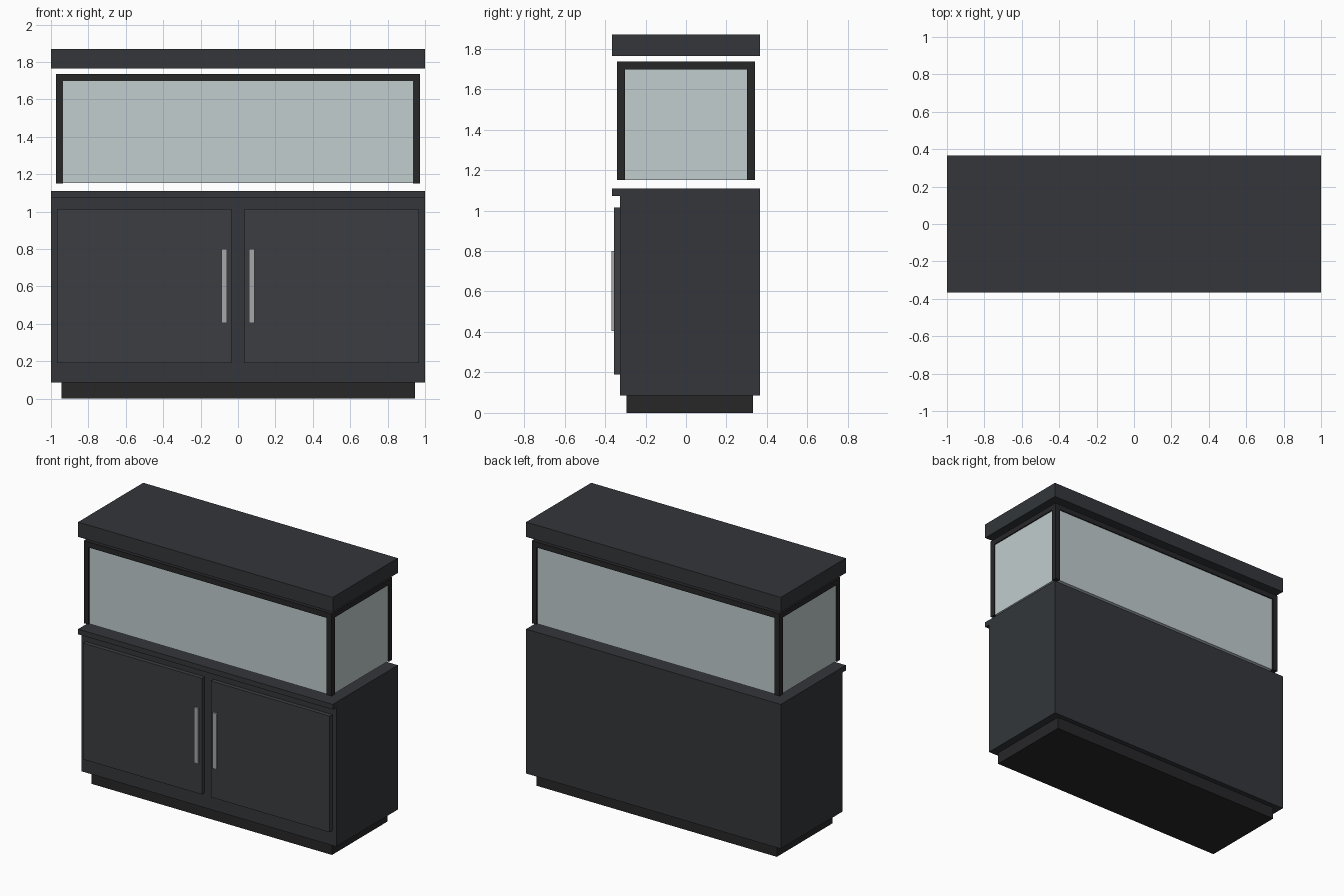
import bpy, bmesh
from mathutils import Matrix, Vector

if "Cube" in bpy.data.objects:
    bpy.data.objects.remove(bpy.data.objects["Cube"])


def material(name, r, g, b):
    m = bpy.data.materials.new(name)
    m.diffuse_color = (r, g, b, 1)
    m.use_nodes = True
    m.node_tree.nodes["Principled BSDF"].inputs["Base Color"].default_value = m.diffuse_color
    return m


BODY = material("charcoal", 0.033, 0.037, 0.043)
DOOR = material("door_grey", 0.045, 0.048, 0.053)
TRIM = material("dark_trim", 0.020, 0.020, 0.022)
GLASS = material("pale_glass", 0.54, 0.61, 0.62)
METAL = material("brushed_metal", 0.38, 0.39, 0.40)


def box(name, x, y, z, mat):
    """Box from (min, max) ranges on each axis."""
    lo, hi = Vector((x[0], y[0], z[0])), Vector((x[1], y[1], z[1]))
    bm = bmesh.new()
    bmesh.ops.create_cube(bm, size=1, matrix=Matrix.Diagonal((*(hi - lo), 1)))
    mesh = bpy.data.meshes.new(name)
    bm.to_mesh(mesh)
    bm.free()
    mesh.materials.append(mat)
    ob = bpy.data.objects.new(name, mesh)
    ob.location = (lo + hi) / 2
    bpy.context.collection.objects.link(ob)
    return ob


def span(sign, a, b):
    """Range a..b mirrored to the given side."""
    return tuple(sorted((sign * a, sign * b)))


# Cabinet
box("plinth", (-0.945, 0.945), (-0.295, 0.33), (0, 0.085), TRIM)
box("cabinet_body", (-1, 1), (-0.325, 0.365), (0.085, 1.073), BODY)
box("countertop", (-1, 1), (-0.365, 0.365), (1.073, 1.11), BODY)

# Doors with bar handles
for s, side in ((-1, "left"), (1, "right")):
    box(f"{side}_door", span(s, 0.035, 0.968), (-0.355, -0.325), (0.19, 1.015), DOOR)
    box(f"{side}_handle", span(s, 0.058, 0.088), (-0.367, -0.355), (0.405, 0.80), METAL)

# Glass tank, slightly recessed in its frame
X, Y, W = 0.973, 0.34, 0.038
box("glass_tank", (-X + 0.008, X - 0.008), (-Y + 0.008, Y - 0.008), (1.152, 1.705), GLASS)

# Frame: corner posts and top rails
for sx, side in ((-1, "left"), (1, "right")):
    for sy, end in ((-1, "front"), (1, "back")):
        box(f"{end}_{side}_post", span(sx, X - W, X), span(sy, Y - W, Y), (1.15, 1.697), TRIM)
    box(f"{side}_rail", span(sx, X - W, X), (-Y + W, Y - W), (1.697, 1.736), TRIM)
for sy, end in ((-1, "front"), (1, "back")):
    box(f"{end}_rail", (-X, X), span(sy, Y - W, Y), (1.697, 1.736), TRIM)

# Hood above the tank
box("hood", (-1, 1), (-0.365, 0.365), (1.765, 1.87), BODY)
